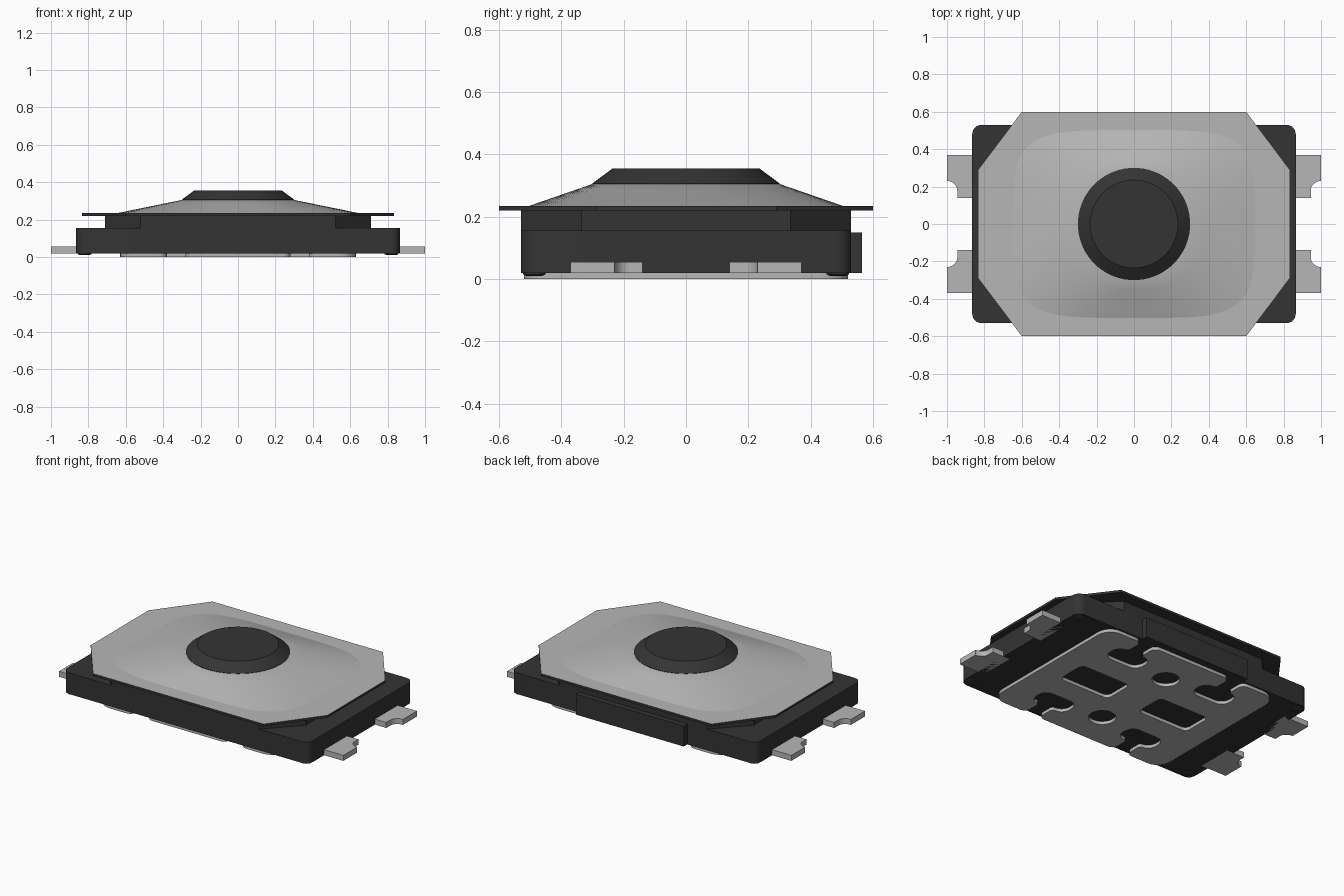
import bpy, bmesh, math
from mathutils import Vector

cube = bpy.data.objects.get("Cube")
if cube:
    bpy.data.objects.remove(cube, do_unlink=True)


def material(name, value):
    m = bpy.data.materials.new(name)
    m.use_nodes = True
    col = (value, value, value, 1)
    m.diffuse_color = col
    m.node_tree.nodes["Principled BSDF"].inputs["Base Color"].default_value = col
    return m


METAL = material("light grey metal", 0.47)
PLASTIC = material("dark grey plastic", 0.034)


def fillet(points, steps=6):
    """Round each (x, y, radius) corner of a closed outline."""
    out = []
    for i, (x, y, r) in enumerate(points):
        p = Vector((x, y))
        a = Vector(points[i - 1][:2]) - p
        b = Vector(points[(i + 1) % len(points)][:2]) - p
        if r == 0:
            out.append(p)
            continue
        start, end = p + a.normalized() * r, p + b.normalized() * r
        for k in range(steps + 1):
            t = k / steps * math.pi / 2
            out.append(p + (start - p) * (1 - math.sin(t)) + (end - p) * (1 - math.cos(t)))
    return out


def mirror4(quadrant):
    """Complete a quadrant outline (from +x axis to +y axis) over both axes."""
    half = quadrant + [(-x, y, r) for x, y, r in reversed(quadrant)]
    return half + [(x, -y, r) for x, y, r in reversed(half)]


def circle(cx, cy, r, n=24):
    return [Vector((cx + r * math.cos(2 * math.pi * k / n),
                    cy + r * math.sin(2 * math.pi * k / n))) for k in range(n)]


def add_mesh(name, mesh, mats, smooth=0.0):
    obj = bpy.data.objects.new(name, mesh)
    bpy.context.collection.objects.link(obj)
    for m in mats:
        mesh.materials.append(m)
    if smooth:
        bpy.ops.object.select_all(action="DESELECT")
        obj.select_set(True)
        bpy.context.view_layer.objects.active = obj
        bpy.ops.object.shade_smooth_by_angle(angle=math.radians(smooth))
    return obj


def prism(name, outlines, z0, z1, mat):
    """Extrude an outline, with further outlines as holes, from z0 to z1."""
    curve = bpy.data.curves.new(name + "_curve", "CURVE")
    curve.dimensions = "2D"
    curve.fill_mode = "BOTH"
    curve.extrude = (z1 - z0) / 2
    for outline in outlines:
        s = curve.splines.new("POLY")
        s.points.add(len(outline) - 1)
        for pt, p in zip(s.points, outline):
            pt.co = (p[0], p[1], 0, 1)
        s.use_cyclic_u = True
    temp = bpy.data.objects.new(name + "_temp", curve)
    bpy.context.collection.objects.link(temp)
    bpy.context.view_layer.update()
    dg = bpy.context.evaluated_depsgraph_get()
    mesh = bpy.data.meshes.new_from_object(temp.evaluated_get(dg))
    bpy.data.objects.remove(temp, do_unlink=True)
    bpy.data.curves.remove(curve)
    mesh.materials.clear()
    bm = bmesh.new()
    bm.from_mesh(mesh)
    bmesh.ops.remove_doubles(bm, verts=bm.verts, dist=1e-5)
    bmesh.ops.recalc_face_normals(bm, faces=bm.faces)
    bmesh.ops.translate(bm, verts=bm.verts, vec=(0, 0, (z0 + z1) / 2))
    bm.to_mesh(mesh)
    bm.free()
    return add_mesh(name, mesh, [mat], 30)


def loft(name, rings, mat, smooth):
    """Skin a stack of equal-length rings and cap both ends."""
    bm = bmesh.new()
    loops = [[bm.verts.new(p) for p in ring] for ring in rings]
    n = len(loops[0])
    for lo, hi in zip(loops, loops[1:]):
        for k in range(n):
            bm.faces.new((lo[k], lo[(k + 1) % n], hi[(k + 1) % n], hi[k]))
    bm.faces.new(list(reversed(loops[0])))
    bm.faces.new(loops[-1])
    mesh = bpy.data.meshes.new(name)
    bm.to_mesh(mesh)
    bm.free()
    return add_mesh(name, mesh, [mat], smooth)


def oval(a, b, n, z, count=72):
    """Superellipse ring: n = 2 is an ellipse, larger n is squarer."""
    ring = []
    for k in range(count):
        t = 2 * math.pi * k / count
        c, s = math.cos(t), math.sin(t)
        r = (abs(c / a) ** n + abs(s / b) ** n) ** (-1 / n)
        ring.append((r * c, r * s, z))
    return ring


# Plastic housing: base, raised tier and rear block
prism("base", [fillet(mirror4([(0.865, 0.53, 0.05)]))], 0.02, 0.155, PLASTIC)
prism("upper_tier", [fillet(mirror4([(0.71, 0.335, 0), (0.52, 0.53, 0)]))],
      0.15, 0.222, PLASTIC)
prism("rear_block", [fillet([(-0.38, 0.5, 0), (0.38, 0.5, 0),
                             (0.38, 0.565, 0), (-0.38, 0.565, 0)])],
      0.02, 0.15, PLASTIC)

# Cover sheet: dark edge and underside, light metal top
cover = prism("cover", [fillet(mirror4([(0.833, 0.29, 0), (0.6, 0.6, 0)]))],
              0.22, 0.235, PLASTIC)
cover.data.materials.append(METAL)
for f in cover.data.polygons:
    if f.normal.z > 0.9:
        f.material_index = 1

# Dome blends from a rounded rectangle into the round button seat
rings = []
for t in (0, 0.25, 0.5, 0.75, 1):
    rings.append(oval(0.65 - 0.35 * t, 0.505 - 0.205 * t, 4.5 - 2.5 * t ** 0.6,
                      0.234 + 0.071 * t))
loft("dome", rings, METAL, 40)

# Button
loft("button", [oval(0.3, 0.3, 2, 0.302), oval(0.3, 0.3, 2, 0.307),
                oval(0.235, 0.235, 2, 0.355)], PLASTIC, 25)

# Four terminals, each with a scooped inner corner
leg = fillet([(0.82, 0.14, 0), (0.945, 0.14, 0), (0.945, 0.18, 0)])
leg += [Vector((1.0 - 0.055 * math.cos(a), 0.18 + 0.05 * math.sin(a)))
        for a in [math.pi / 2 * k / 8 for k in range(1, 9)]]
leg += [Vector((1.0, 0.37)), Vector((0.82, 0.37))]
for sx, side in ((1, "left"), (-1, "right")):
    for sy, end in ((1, "rear"), (-1, "front")):
        prism(f"terminal_{end}_{side}", [[(sx * p.x, sy * p.y) for p in leg]],
              0.02, 0.055, METAL)
        # Small locating foot under each corner of the base
        loft(f"foot_{end}_{side}",
             [[(x + sx * 0.82, y + sy * 0.487, z) for x, y, z in oval(r, r, 2, h, 20)]
              for r, h in ((0.025, 0.01), (0.036, 0.015), (0.036, 0.025))], PLASTIC, 30)

# Bottom plate: T-shaped edge notches, two slots and two round holes
outline = fillet(mirror4([
    (0.63, 0.52, 0.09), (0.38, 0.52, 0.04), (0.38, 0.40, 0.02),
    (0.45, 0.40, 0.06), (0.45, 0.26, 0.06), (0.20, 0.26, 0.06),
    (0.20, 0.40, 0.06), (0.28, 0.40, 0.02), (0.28, 0.52, 0.04)]))
slot = fillet(mirror4([(0.18, 0.1, 0.035)]))
holes = [[p + Vector((x, 0)) for p in slot] for x in (-0.295, 0.295)]
holes += [circle(0, y, 0.08) for y in (-0.285, 0.285)]
prism("bottom_plate", [outline] + holes, 0.0, 0.022, METAL)
